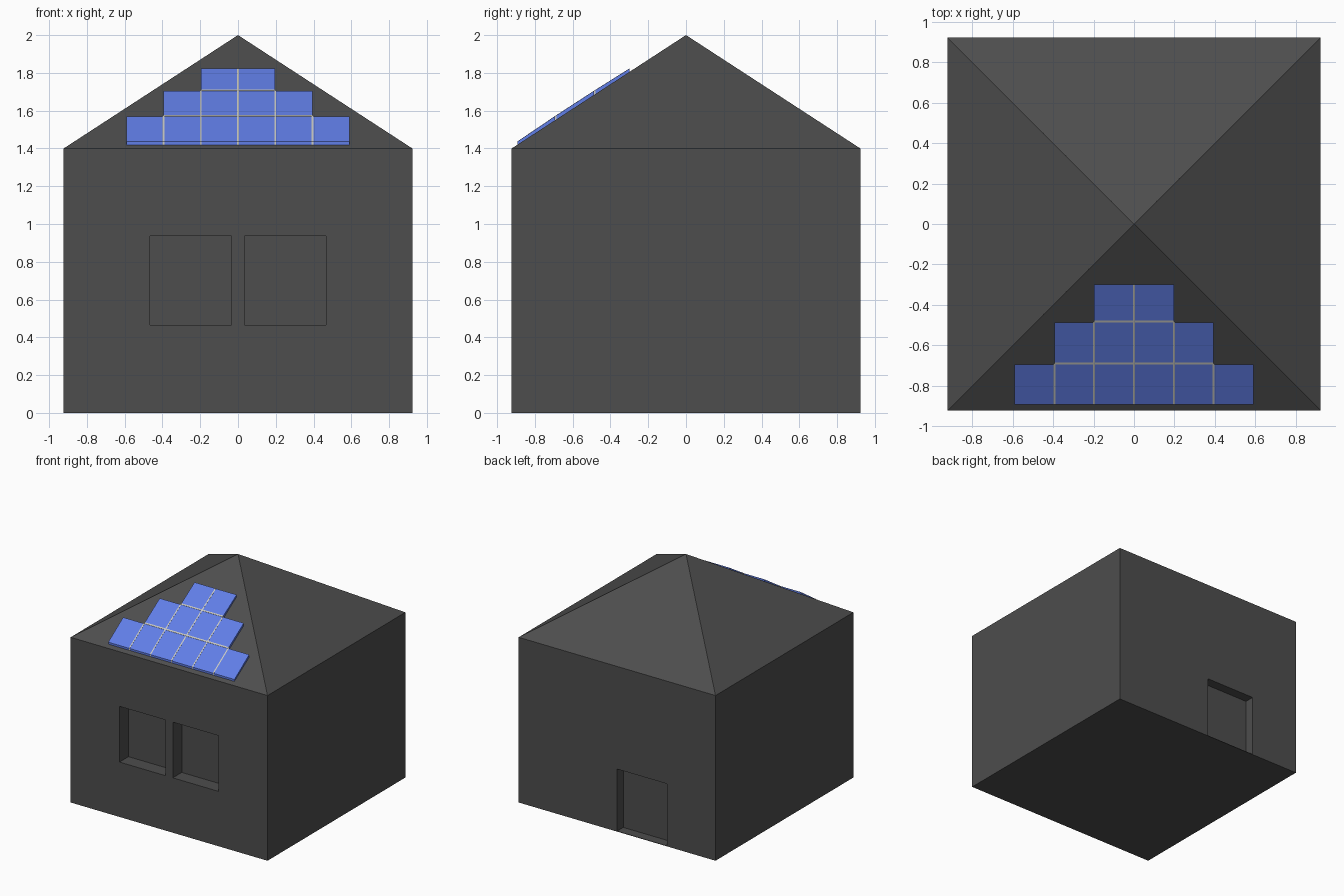
import bpy, bmesh
from mathutils import Vector

if "Cube" in bpy.data.objects:
    bpy.data.objects.remove(bpy.data.objects["Cube"])

HALF, EAVE, PEAK = 0.923, 1.40, 2.0


def material(name, rgb):
    m = bpy.data.materials.new(name)
    m.diffuse_color = (*rgb, 1)
    m.use_nodes = True
    m.node_tree.nodes["Principled BSDF"].inputs["Base Color"].default_value = m.diffuse_color
    return m


dark = material("dark_grey", (0.075, 0.075, 0.075))
blue = material("panel_blue", (0.12, 0.21, 0.80))
pale = material("frame_grey", (0.60, 0.60, 0.55))


def add_object(name, bm, mat=None):
    bmesh.ops.recalc_face_normals(bm, faces=bm.faces)
    me = bpy.data.meshes.new(name)
    bm.to_mesh(me)
    bm.free()
    ob = bpy.data.objects.new(name, me)
    bpy.context.collection.objects.link(ob)
    if mat:
        me.materials.append(mat)
    return ob


def box(bm, lo, hi):
    lo, hi = Vector(lo), Vector(hi)
    verts = bmesh.ops.create_cube(bm, size=1)["verts"]
    bmesh.ops.scale(bm, vec=hi - lo, verts=verts)
    bmesh.ops.translate(bm, vec=(lo + hi) / 2, verts=verts)
    return verts


# House: a box whose top face is poked and raised into a hipped roof
bm = bmesh.new()
box(bm, (-HALF, -HALF, 0), (HALF, HALF, EAVE))
bm.normal_update()
top = max(bm.faces, key=lambda f: f.calc_center_median().z)
peak = bmesh.ops.poke(bm, faces=[top])["verts"][0]
peak.co.z = PEAK
house = add_object("house", bm, dark)

# Recesses: two front windows and a back door
bm = bmesh.new()
for side in (-1, 1):
    x0, x1 = sorted((side * 0.035, side * 0.465))
    box(bm, (x0, -HALF - 0.1, 0.465), (x1, -HALF + 0.12, 0.937))
box(bm, (-0.47, HALF - 0.083, 0.004), (0.0, HALF + 0.1, 0.53))
cutter = add_object("recess_cutter", bm, dark)
mod = house.modifiers.new("recesses", "BOOLEAN")
mod.operation = "DIFFERENCE"
mod.solver = "EXACT"
mod.object = cutter
bpy.context.view_layer.objects.active = house
bpy.ops.object.modifier_apply(modifier=mod.name)
bpy.data.objects.remove(cutter)

# Solar array: (y, z) of the row boundaries up the front roof slope
ROWS = [(-0.893, 1.436), (-0.690, 1.573), (-0.482, 1.708), (-0.300, 1.822)]
PITCH, GAP = 0.197, 0.005


def slab(bm, x0, x1, a, b, lift=0.0, depth=0.022):
    """Thin plate lying on the slope between two (y, z) points."""
    verts = box(bm, (0, 0, 0), (1, 1, 1))
    for v in verts:
        y, z = b if v.co.y > 0.5 else a
        z += lift if v.co.z > 0.5 else -depth
        v.co = (x1 if v.co.x > 0.5 else x0, y, z)


def along(a, b, t):
    return tuple(p + (q - p) * t for p, q in zip(a, b))


panels, frame = bmesh.new(), bmesh.new()
for r in range(3):
    n = 3 - r
    a, b = ROWS[r], ROWS[r + 1]
    # panels, with gaps only where a neighbour adjoins
    low = along(a, b, 0.02 if r else 0)
    high = along(a, b, 0.98 if r < 2 else 1)
    for i in range(-n, n):
        x0 = i * PITCH + (GAP if i > -n else 0)
        x1 = (i + 1) * PITCH - (GAP if i < n - 1 else 0)
        slab(panels, x0, x1, low, high)
    # upright bars between panels
    for i in range(1 - n, n):
        slab(frame, i * PITCH - GAP, i * PITCH + GAP, a, b, 0.001)
    # cross bar below the upper rows
    if r:
        lower = along(a, ROWS[r - 1], 0.025)
        upper = along(a, b, 0.025)
        slab(frame, -n * PITCH, n * PITCH, lower, upper, 0.0015)
add_object("solar_panels", panels, blue)
add_object("panel_frame", frame, pale)
